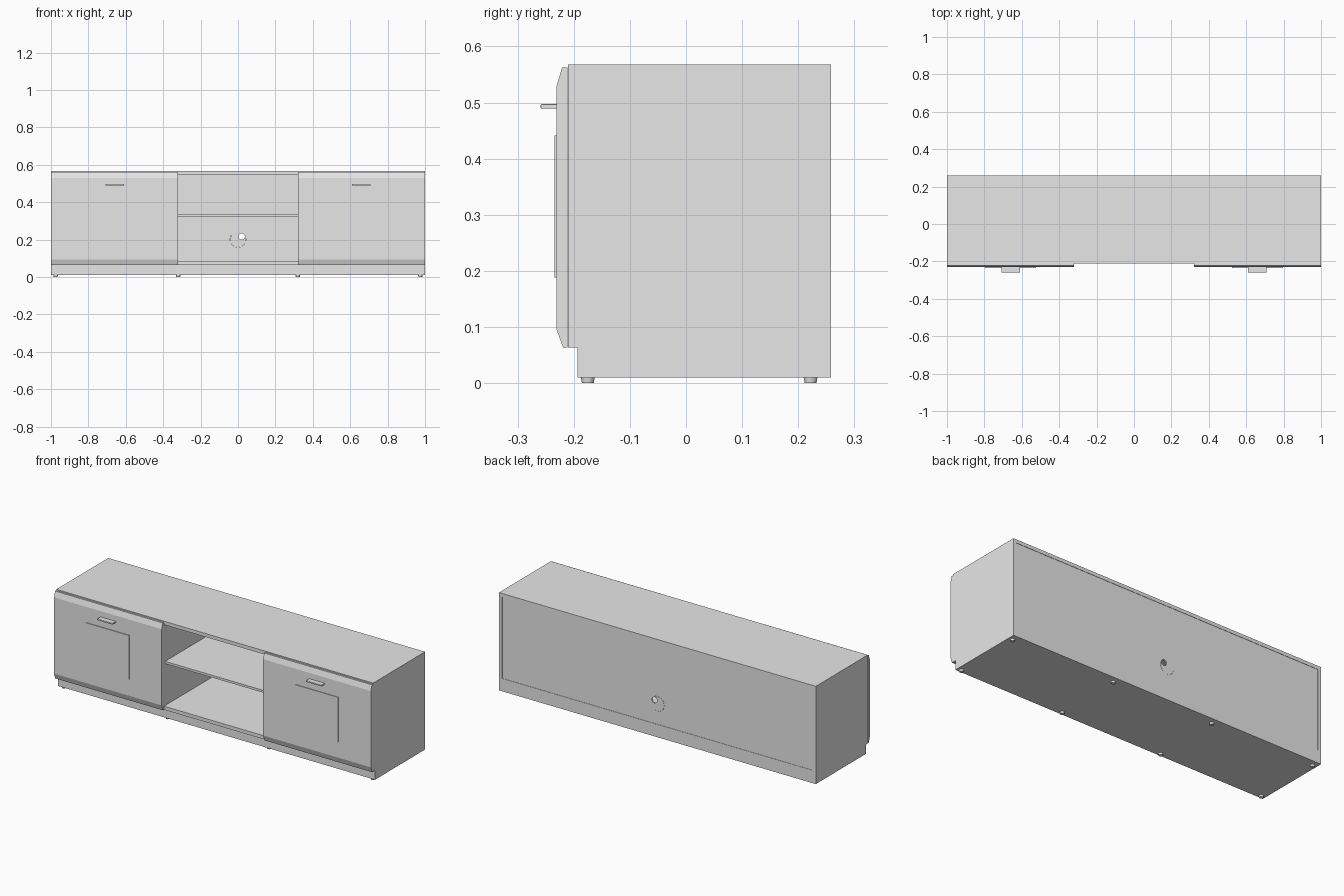
import bpy, bmesh, math
from mathutils import Matrix

if "Cube" in bpy.data.objects:
    bpy.data.objects.remove(bpy.data.objects["Cube"])

grey = bpy.data.materials.new("plain_grey")
grey.diffuse_color = (0.8, 0.8, 0.8, 1)
grey.use_nodes = True
grey.node_tree.nodes["Principled BSDF"].inputs["Base Color"].default_value = grey.diffuse_color


def finish(name, bm):
    bmesh.ops.recalc_face_normals(bm, faces=bm.faces)
    me = bpy.data.meshes.new(name)
    bm.to_mesh(me)
    bm.free()
    me.materials.append(grey)
    ob = bpy.data.objects.new(name, me)
    bpy.context.collection.objects.link(ob)
    return ob


def box(name, x0, x1, y0, y1, z0, z1):
    bm = bmesh.new()
    m = Matrix.Translation(((x0 + x1) / 2, (y0 + y1) / 2, (z0 + z1) / 2))
    m = m @ Matrix.Diagonal((x1 - x0, y1 - y0, z1 - z0, 1))
    bmesh.ops.create_cube(bm, size=1, matrix=m)
    return finish(name, bm)


def cylinder(name, loc, r1, r2, depth, axis="Z", sides=32):
    bm = bmesh.new()
    m = Matrix.Translation(loc)
    if axis == "Y":
        m = m @ Matrix.Rotation(math.pi / 2, 4, "X")
    bmesh.ops.create_cone(bm, cap_ends=True, segments=sides, radius1=r1,
                          radius2=r2, depth=depth, matrix=m)
    return finish(name, bm)


def extrude_x(name, profile, x0, x1):
    bm = bmesh.new()
    face = bm.faces.new([bm.verts.new((x0, y, z)) for y, z in profile])
    ext = bmesh.ops.extrude_face_region(bm, geom=[face])["geom"]
    bmesh.ops.translate(bm, vec=(x1 - x0, 0, 0),
                        verts=[v for v in ext if isinstance(v, bmesh.types.BMVert)])
    return finish(name, bm)


def cut(ob, cutter):
    mod = ob.modifiers.new("cut", "BOOLEAN")
    mod.operation = "DIFFERENCE"
    mod.solver = "EXACT"
    mod.object = cutter
    bpy.context.view_layer.objects.active = ob
    bpy.ops.object.modifier_apply(modifier=mod.name)
    bpy.data.objects.remove(cutter)


# Carcass
FRONT, BACK = -0.21, 0.258
box("top_panel", -1, 1, FRONT, BACK, 0.548, 0.568)
box("bottom_panel", -1, 1, FRONT, BACK, 0.063, 0.083)
box("plinth", -1, 1, -0.193, BACK, 0.010, 0.063)
box("shelf", -0.32, 0.32, -0.2, 0.25, 0.322, 0.335)

# Back panel with cable hole
back = box("back_panel", -0.98, 0.98, 0.249, 0.256, 0.083, 0.548)
cut(back, cylinder("hole_cutter", (0, 0.25, 0.2), 0.042, 0.042, 0.1, "Y"))

# Cable hole cap with a notch for the cables
cap = cylinder("cable_cap", (0, 0.2525, 0.2), 0.0415, 0.0415, 0.008, "Y")
cut(cap, cylinder("notch_cutter", (0.02, 0.25, 0.217), 0.017, 0.017, 0.1, "Y"))

# Door cross-section, sloped at top and bottom
door_profile = [(-0.211, 0.063), (-0.219, 0.063), (-0.2305, 0.095),
                (-0.2305, 0.53), (-0.221, 0.562), (-0.211, 0.562)]

for side, s in (("left", -1), ("right", 1)):
    def mirrored(name, a, b, *rest):
        return box(f"{side}_{name}", min(s * a, s * b), max(s * a, s * b), *rest)

    # Sides, dividers and doors
    mirrored("side_panel", 0.98, 1.0, FRONT, BACK, 0.083, 0.548)
    mirrored("divider", 0.32, 0.34, FRONT, 0.249, 0.083, 0.548)
    extrude_x(f"{side}_door", door_profile, s * 0.32, s * 1.0)
    mirrored("door_plate", 0.525, 0.797, -0.2345, -0.229, 0.188, 0.441)

    # Door handle, a thin ledge with rounded front corners
    handle = mirrored("handle", 0.61, 0.708, -0.259, -0.229, 0.489, 0.497)
    bev = handle.modifiers.new("soft_edges", "BEVEL")
    bev.width = 0.0015
    bev.segments = 2

    # Feet
    for x in (0.32, 0.975):
        for y in (-0.175, 0.222):
            cylinder(f"{side}_foot", (s * x, y, 0.0055), 0.0105, 0.0125, 0.011, sides=20)
